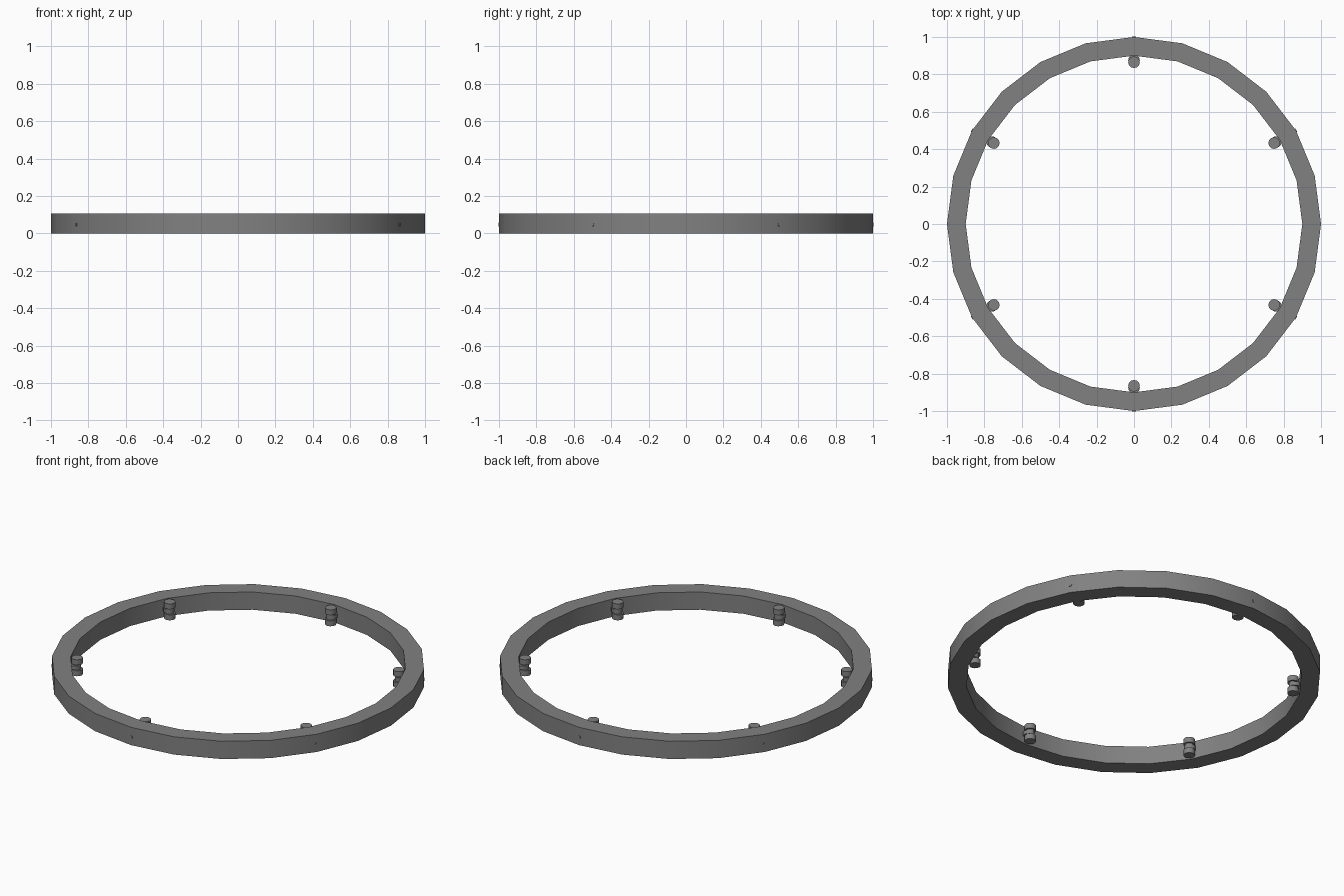
import bpy, bmesh, math
from mathutils import Matrix, Vector

if "Cube" in bpy.data.objects:
    bpy.data.objects.remove(bpy.data.objects["Cube"])

grey = bpy.data.materials.new("mid_grey")
grey.diffuse_color = (0.22, 0.22, 0.22, 1)
grey.use_nodes = True
grey.node_tree.nodes["Principled BSDF"].inputs["Base Color"].default_value = grey.diffuse_color


def finish(name, bm):
    bmesh.ops.recalc_face_normals(bm, faces=bm.faces[:])
    me = bpy.data.meshes.new(name)
    bm.to_mesh(me)
    bm.free()
    me.materials.append(grey)
    ob = bpy.data.objects.new(name, me)
    bpy.context.collection.objects.link(ob)
    bpy.ops.object.select_all(action='DESELECT')
    ob.select_set(True)
    bpy.context.view_layer.objects.active = ob
    bpy.ops.object.shade_smooth_by_angle(angle=math.radians(32))
    return ob


def cylinder(bm, x, z, r, depth, radial=False, sides=12):
    # upright by default, or lying along the ring radius
    m = Matrix.Translation((x, 0, z))
    if radial:
        m = m @ Matrix.Rotation(math.pi / 2, 4, 'Y')
    bmesh.ops.create_cone(bm, cap_ends=True, segments=sides, radius1=r,
                          radius2=r, depth=depth, matrix=m)


# 24-sided hoop with a rectangular section
bm = bmesh.new()
N = 24
profile = [(1.0, 0.0), (1.0, 0.105), (0.9, 0.105), (0.9, 0.0)]
rings = []
for i in range(N):
    a = 2 * math.pi * i / N
    rings.append([bm.verts.new((r * math.cos(a), r * math.sin(a), z))
                  for r, z in profile])
for i in range(N):
    p, q = rings[i], rings[(i + 1) % N]
    for k in range(4):
        n = (k + 1) % 4
        bm.faces.new((p[k], q[k], q[n], p[n]))
finish("hoop", bm)

# six small spools on pins passing through the hoop
for i in range(6):
    bm = bmesh.new()
    cylinder(bm, 0.865, 0.085, 0.031, 0.032)          # upper drum
    cylinder(bm, 0.865, 0.020, 0.031, 0.032)          # lower drum
    cylinder(bm, 0.865, 0.052, 0.022, 0.06)           # core
    cylinder(bm, 0.876, 0.052, 0.031, 0.022)          # middle collar
    cylinder(bm, 0.935, 0.047, 0.010, 0.134, True, 8)  # pin
    bmesh.ops.rotate(bm, verts=bm.verts[:], cent=Vector(),
                     matrix=Matrix.Rotation(math.radians(30 + 60 * i), 3, 'Z'))
    finish("spool_%d" % (i + 1), bm)
